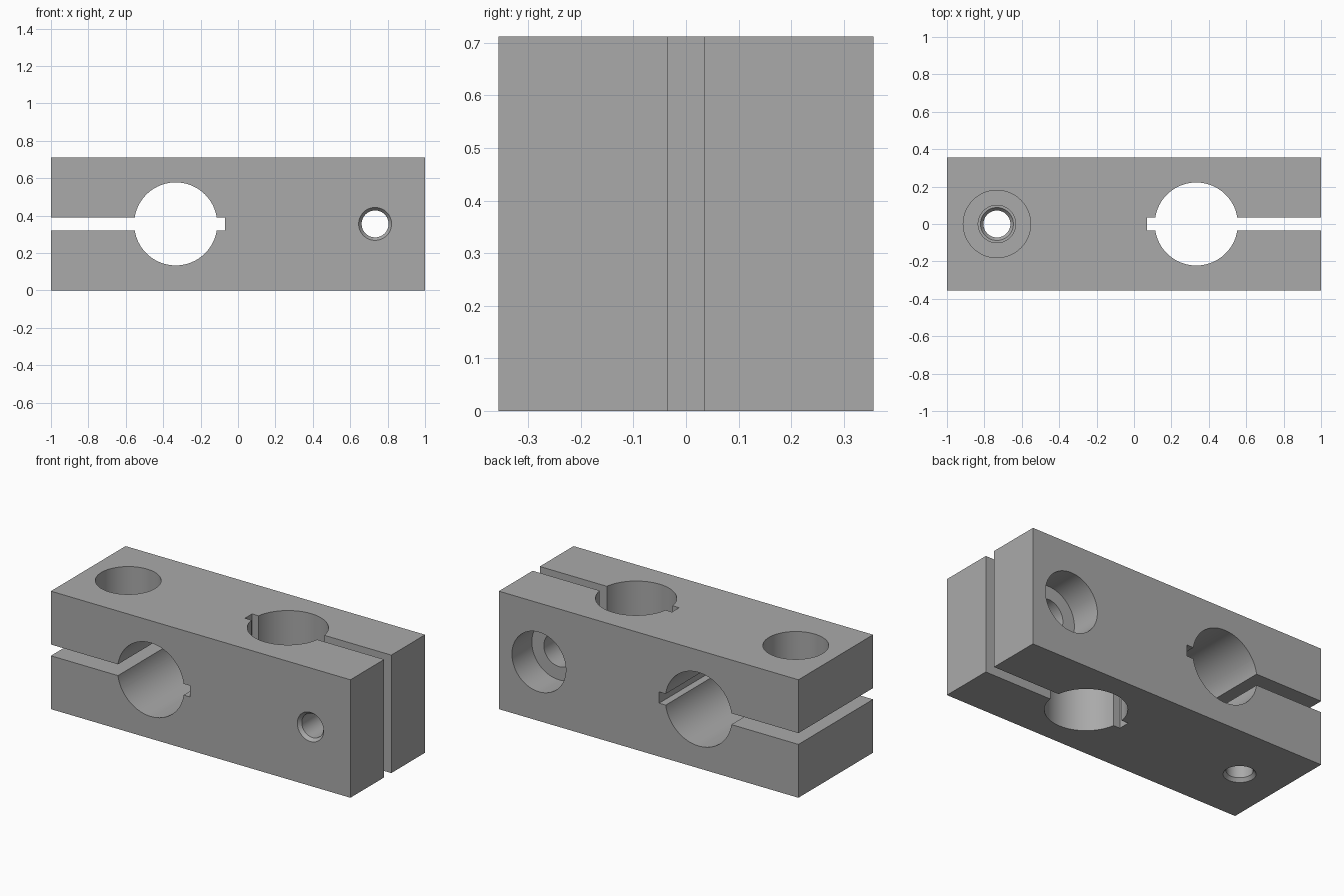
import bpy, bmesh, math
from mathutils import Matrix, Vector

if "Cube" in bpy.data.objects:
    bpy.data.objects.remove(bpy.data.objects["Cube"], do_unlink=True)

HALF = 0.356        # half of the square section
SLOT = 0.034        # half of the slot width
SCREW_X, BORE_X, SLOT_END = -0.733, -0.333, -0.07
SEGMENTS = 96
LIFT = Matrix.Translation((0, 0, HALF))
# Half turn that swaps y with z and flips x: left clamp becomes right clamp
SWAP = Matrix.Rotation(math.pi, 4, Vector((0, 1, 1)))

steel = bpy.data.materials.new("Grey metal")
steel.use_nodes = True
grey = (0.4, 0.4, 0.4, 1)
steel.diffuse_color = grey
steel.node_tree.nodes["Principled BSDF"].inputs["Base Color"].default_value = grey


def make_object(name, bm, matrix):
    bmesh.ops.transform(bm, matrix=LIFT @ matrix, verts=bm.verts)
    bmesh.ops.recalc_face_normals(bm, faces=bm.faces)
    mesh = bpy.data.meshes.new(name)
    bm.to_mesh(mesh)
    bm.free()
    mesh.materials.append(steel)
    obj = bpy.data.objects.new(name, mesh)
    bpy.context.collection.objects.link(obj)
    return obj


def box(name, x0, x1, y, z, matrix):
    bm = bmesh.new()
    place = Matrix.Translation(((x0 + x1) / 2, 0, 0)) @ Matrix.Diagonal((x1 - x0, 2 * y, 2 * z, 1))
    bmesh.ops.create_cube(bm, size=1, matrix=place)
    return make_object(name, bm, matrix)


def lathe(name, profile, matrix):
    """Closed solid from (radius, height) points turned about z."""
    bm = bmesh.new()
    rings = []
    for r, h in profile:
        angles = [2 * math.pi * i / SEGMENTS for i in range(SEGMENTS)]
        rings.append([bm.verts.new((r * math.cos(a), r * math.sin(a), h)) for a in angles])
    for low, high in zip(rings, rings[1:]):
        for i in range(SEGMENTS):
            j = (i + 1) % SEGMENTS
            bm.faces.new((low[i], low[j], high[j], high[i]))
    bm.faces.new(rings[0])
    bm.faces.new(rings[-1])
    return make_object(name, bm, matrix)


# Block
block = box("clamp_block", -1, 1, HALF, HALF, Matrix.Identity(4))

# Stepped screw hole: counterbore, clearance hole, chamfered threaded hole
screw_profile = [
    (0.18, HALF + 0.1), (0.18, HALF - 0.19), (0.1, HALF - 0.19), (0.1, 0),
    (0.088, 0), (0.088, -SLOT), (0.072, -SLOT - 0.02),
    (0.072, -HALF + 0.02), (0.088, -HALF), (0.088, -HALF - 0.1),
]
bore_profile = [(0.222, -0.5), (0.222, 0.5)]

# Cutters for both clamping ends
cutters = []
for side, turn in (("right", Matrix.Identity(4)), ("left", SWAP)):
    bore_place = turn @ Matrix.Translation((BORE_X, 0, 0)) @ Matrix.Rotation(math.pi / 2, 4, "X")
    cutters.append(lathe(side + "_bore_cutter", bore_profile, bore_place))
    cutters.append(box(side + "_slot_cutter", -1.1, SLOT_END, 0.5, SLOT, turn))
    screw_place = turn @ Matrix.Translation((SCREW_X, 0, 0))
    cutters.append(lathe(side + "_screw_cutter", screw_profile, screw_place))

# Cut the block
bpy.ops.object.select_all(action="DESELECT")
bpy.context.view_layer.objects.active = block
block.select_set(True)
for cutter in cutters:
    cutter.hide_render = True
    cut = block.modifiers.new(cutter.name, "BOOLEAN")
    cut.operation = "DIFFERENCE"
    cut.solver = "EXACT"
    cut.object = cutter
    bpy.ops.object.modifier_apply(modifier=cut.name)
for cutter in cutters:
    bpy.data.objects.remove(cutter, do_unlink=True)

bpy.ops.object.shade_smooth_by_angle(angle=math.radians(30))
